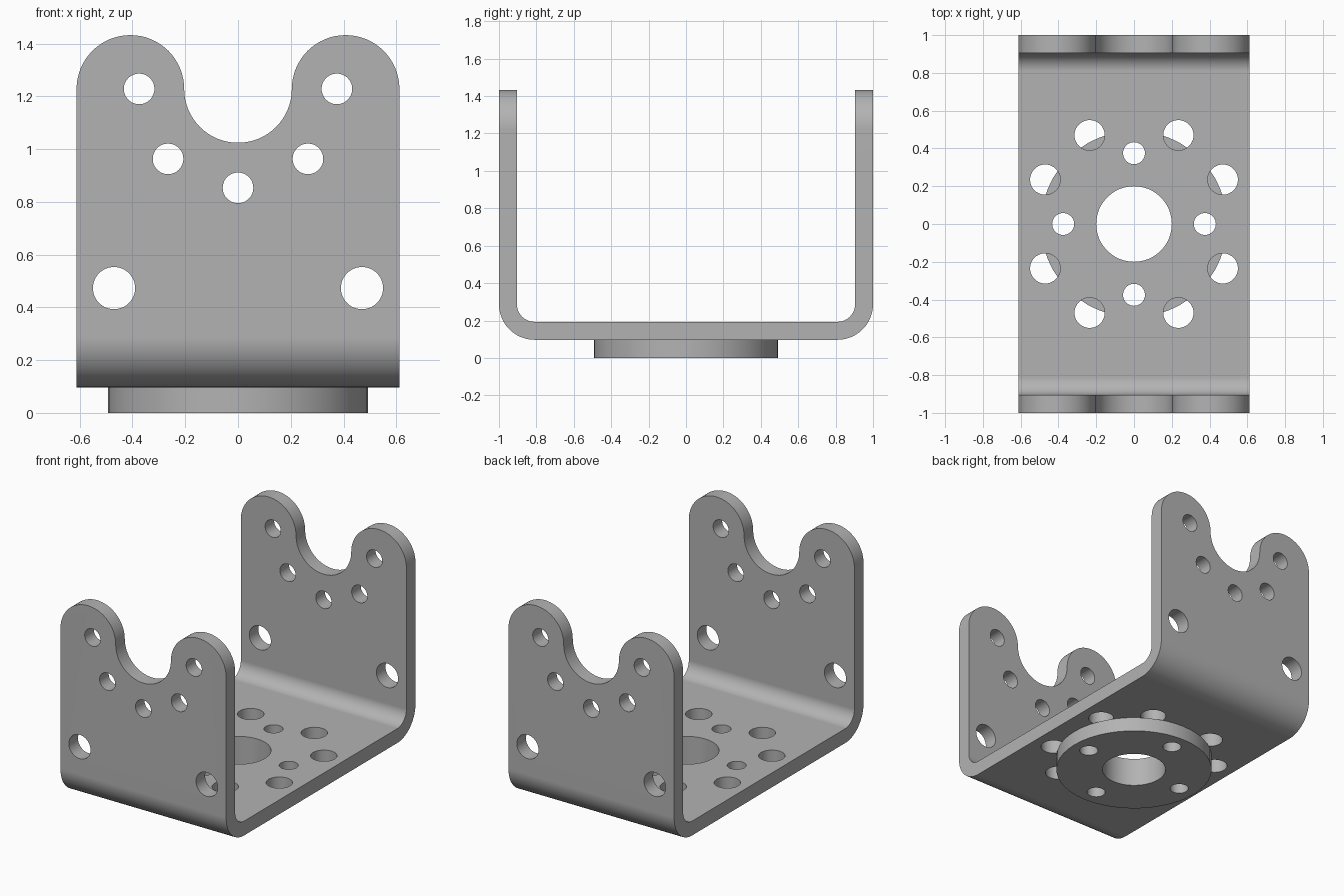
import bpy
import bmesh
from math import sin, cos, pi, radians
from mathutils import Matrix, Vector

cube = bpy.data.objects.get("Cube")
if cube:
    bpy.data.objects.remove(cube, do_unlink=True)

# Main dimensions
HALF_W, HALF_L = 0.612, 1.0
THICK, BASE_Z = 0.096, 0.097
BEND_R = 0.19
LOBE_Z, LOBE_R = 1.228, 0.204
BOLT_R = 0.375

grey = bpy.data.materials.new("plain grey metal")
grey.use_nodes = True
grey.diffuse_color = (0.45, 0.45, 0.45, 1)
grey.node_tree.nodes["Principled BSDF"].inputs["Base Color"].default_value = grey.diffuse_color


def new_object(name, bm):
    bmesh.ops.recalc_face_normals(bm, faces=bm.faces)
    mesh = bpy.data.meshes.new(name)
    bm.to_mesh(mesh)
    bm.free()
    mesh.materials.append(grey)
    obj = bpy.data.objects.new(name, mesh)
    bpy.context.collection.objects.link(obj)
    return obj


def arc(cx, cy, r, start, end, steps):
    angles = [radians(start + (end - start) * i / steps) for i in range(steps + 1)]
    return [(cx + r * cos(a), cy + r * sin(a)) for a in angles]


def prism(name, points, place, depth):
    """Extrude a 2D outline; place maps its two coordinates to 3D."""
    bm = bmesh.new()
    face = bm.faces.new([bm.verts.new(place(u, v)) for u, v in points])
    moved = bmesh.ops.extrude_face_region(bm, geom=[face])["geom"]
    bmesh.ops.translate(bm, vec=depth, verts=[g for g in moved if isinstance(g, bmesh.types.BMVert)])
    return new_object(name, bm)


def add_cylinder(bm, centre, radius, depth, along_y=False, sides=48):
    turn = Matrix.Rotation(pi / 2, 4, "X") if along_y else Matrix()
    bmesh.ops.create_cone(bm, cap_ends=True, segments=sides, radius1=radius, radius2=radius,
                          depth=depth, matrix=Matrix.Translation(centre) @ turn)


def cut(obj, cutter, operation):
    mod = obj.modifiers.new("cut", "BOOLEAN")
    mod.object, mod.operation, mod.solver = cutter, operation, "EXACT"
    bpy.context.view_layer.objects.active = obj
    bpy.ops.object.modifier_apply(modifier=mod.name)
    bpy.data.objects.remove(cutter, do_unlink=True)


def finish(obj):
    bpy.ops.object.select_all(action="DESELECT")
    obj.select_set(True)
    bpy.context.view_layer.objects.active = obj
    bpy.ops.object.shade_smooth_by_angle(angle=radians(30))
    obj.modifiers.new("clean shading", "WEIGHTED_NORMAL").keep_sharp = True


def add_hub_holes(bm):
    add_cylinder(bm, (0, 0, 0.1), 0.2, 0.5, sides=64)
    for x, y in arc(0, 0, BOLT_R, 0, 270, 3):
        add_cylinder(bm, (x, y, 0.1), 0.058, 0.5)


# Bent strip: U-shaped side profile with round bends
inner_r = BEND_R - THICK
bend_y, bend_z = HALF_L - BEND_R, BASE_Z + BEND_R
inner_y = HALF_L - THICK
profile = [(-HALF_L, 1.6)]
profile += arc(-bend_y, bend_z, BEND_R, 180, 270, 12)
profile += arc(bend_y, bend_z, BEND_R, 270, 360, 12)
profile += [(HALF_L, 1.6), (inner_y, 1.6)]
profile += arc(bend_y, bend_z, inner_r, 360, 270, 12)
profile += arc(-bend_y, bend_z, inner_r, 270, 180, 12)
profile += [(-inner_y, 1.6)]
bracket = prism("u_bracket", profile, lambda y, z: (-HALF_W, y, z), Vector((2 * HALF_W, 0, 0)))

# Arm silhouette: two round lobes with a round notch between them
lobe_x = HALF_W - LOBE_R
outline = [(-HALF_W - 0, -0.2), (HALF_W, -0.2)]
outline += arc(lobe_x, LOBE_Z, LOBE_R, 0, 180, 32)
outline += arc(0, LOBE_Z, lobe_x - LOBE_R, 0, -180, 32)[1:-1]
outline += arc(-lobe_x, LOBE_Z, LOBE_R, 0, 180, 32)
silhouette = prism("arm_outline", outline, lambda x, z: (x, -1.2, z), Vector((0, 2.4, 0)))
cut(bracket, silhouette, "INTERSECT")

# Holes in the arms and the base
holes = bmesh.new()
for x, z in arc(0, LOBE_Z, BOLT_R, 180, 360, 4):
    add_cylinder(holes, (x, 0, z), 0.058, 2.4, along_y=True)
for side in (-1, 1):
    add_cylinder(holes, (side * 0.47, 0, 0.473), 0.08, 2.4, along_y=True)
    for end in (-1, 1):
        for x, y in ((0.47, 0.235), (0.235, 0.47)):
            add_cylinder(holes, (side * x, end * y, 0.1), 0.08, 0.5)
add_hub_holes(holes)
cut(bracket, new_object("bracket_holes", holes), "DIFFERENCE")
finish(bracket)

# Round mounting disc under the base
bm = bmesh.new()
add_cylinder(bm, (0, 0, BASE_Z / 2), 0.493, BASE_Z, sides=48)
disc = new_object("mounting_disc", bm)
bm = bmesh.new()
add_hub_holes(bm)
cut(disc, new_object("disc_holes", bm), "DIFFERENCE")
finish(disc)
